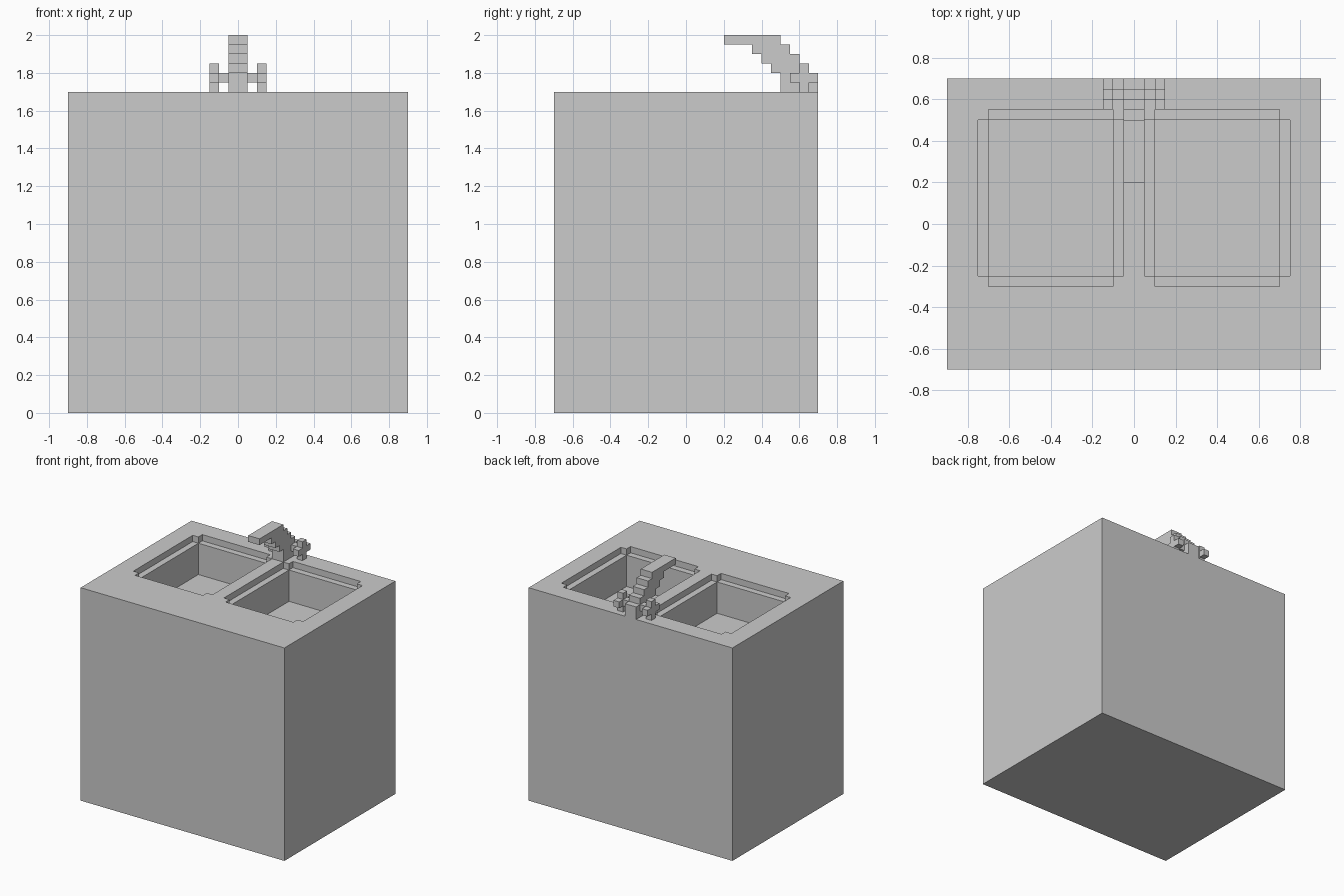
import bpy, bmesh
from mathutils import Vector

if "Cube" in bpy.data.objects:
    bpy.data.objects.remove(bpy.data.objects["Cube"])


def prism(name, outline, direction):
    """Extrude a closed planar outline along a direction into a solid."""
    bm = bmesh.new()
    face = bm.faces.new([bm.verts.new(p) for p in outline])
    ext = bmesh.ops.extrude_face_region(bm, geom=[face])
    verts = [v for v in ext["geom"] if isinstance(v, bmesh.types.BMVert)]
    bmesh.ops.translate(bm, verts=verts, vec=Vector(direction))
    bmesh.ops.recalc_face_normals(bm, faces=bm.faces)
    mesh = bpy.data.meshes.new(name)
    bm.to_mesh(mesh)
    bm.free()
    ob = bpy.data.objects.new(name, mesh)
    bpy.context.collection.objects.link(ob)
    return ob


def box(name, x0, x1, y0, y1, z0, z1):
    return prism(name, [(x0, y0, z0), (x1, y0, z0), (x1, y1, z0), (x0, y1, z0)],
                 (0, 0, z1 - z0))


def plus(a0, a1, b0, b1, s):
    """Rectangle outline with a square step of size s cut from each corner."""
    return [(a0 + s, b0), (a1 - s, b0), (a1 - s, b0 + s), (a1, b0 + s),
            (a1, b1 - s), (a1 - s, b1 - s), (a1 - s, b1), (a0 + s, b1),
            (a0 + s, b1 - s), (a0, b1 - s), (a0, b0 + s), (a0 + s, b0 + s)]


# Cabinet block
cabinet = box("sink_cabinet", -0.9, 0.9, -0.7, 0.7, 0, 1.7)

# Two basins: shallow notched rim recess, then a deep bowl
cutters = []
for x0 in (-0.75, 0.05):
    rim = [(x, y, 1.65) for x, y in plus(x0, x0 + 0.7, -0.3, 0.55, 0.05)]
    cutters.append(prism("rim_cutter", rim, (0, 0, 0.2)))
    cutters.append(box("bowl_cutter", x0 + 0.05, x0 + 0.65, -0.25, 0.5, 1.4, 1.8))
for c in cutters:
    c.hide_render = True
    mod = cabinet.modifiers.new("basin", "BOOLEAN")
    mod.operation = "DIFFERENCE"
    mod.solver = "EXACT"
    mod.object = c
bpy.context.view_layer.objects.active = cabinet
for mod in list(cabinet.modifiers):
    bpy.ops.object.modifier_apply(modifier=mod.name)
for c in cutters:
    bpy.data.objects.remove(c)

# Stepped spout: (front y, back y, top z) of each layer, bottom to top
layers = [(0.5, 0.7, 1.8), (0.45, 0.65, 1.85), (0.4, 0.6, 1.9),
          (0.35, 0.55, 1.95), (0.2, 0.5, 2.0)]
front, back, z = [], [], 1.7
for y0, y1, top in layers:
    front += [(-0.05, y0, z), (-0.05, y0, top)]
    back += [(-0.05, y1, z), (-0.05, y1, top)]
    z = top
prism("faucet_spout", front + back[::-1], (0.1, 0, 0))

# Cross-shaped tap handles with short stems
for side, s in (("left", -1), ("right", 1)):
    outline = [(s * 0.1, y, z) for y, z in plus(0.55, 0.7, 1.7, 1.85, 0.05)]
    prism(side + "_tap_handle", outline, (s * 0.05, 0, 0))
    box(side + "_tap_stem", min(s * 0.05, s * 0.1), max(s * 0.05, s * 0.1),
        0.6, 0.65, 1.75, 1.8)
